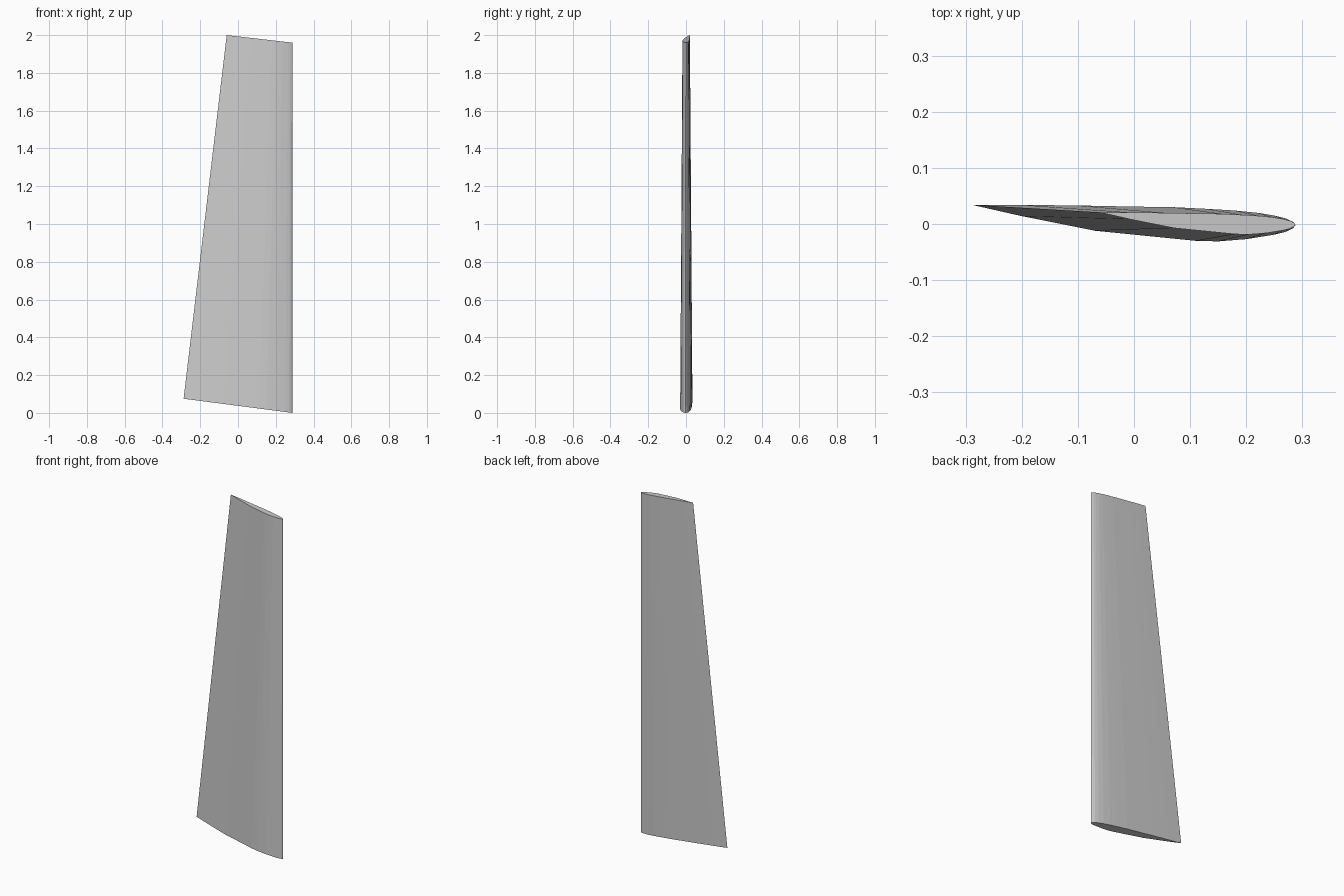
import bpy
import bmesh

cube = bpy.data.objects.get("Cube")
if cube:
    bpy.data.objects.remove(cube, do_unlink=True)

grey = bpy.data.materials.new("light_grey")
grey.use_nodes = True
colour = (0.6, 0.6, 0.6, 1)
grey.diffuse_color = colour
grey.node_tree.nodes["Principled BSDF"].inputs["Base Color"].default_value = colour

LEAD_X = 0.288
ROOT_CHORD = 0.576

# Root section, from the trailing edge over the back to the nose and along the front
SECTION = [
    (-0.288, 0.034), (-0.2, 0.034), (-0.1, 0.033), (0, 0.031), (0.07, 0.03),
    (0.13, 0.027), (0.18, 0.024), (0.22, 0.02), (0.25, 0.015), (0.27, 0.01),
    (0.283, 0.004), (LEAD_X, -0.002), (0.283, -0.008), (0.27, -0.014),
    (0.25, -0.019), (0.2, -0.027), (0.15, -0.031), (0.11, -0.03),
    (0.05, -0.024), (0, -0.019), (-0.07, -0.012), (-0.14, 0.002), (-0.2, 0.014),
]


def add_section(bm, scale, lead_z, rise):
    """Section scaled about the leading edge and raised towards the trailing edge."""
    ring = []
    for x, y in SECTION:
        back = (LEAD_X - x) / ROOT_CHORD
        ring.append(bm.verts.new((LEAD_X - (LEAD_X - x) * scale, y * scale,
                                  lead_z + rise * back)))
    return ring


# Tapered blade lofted between the root and tip sections
bm = bmesh.new()
root = add_section(bm, 1, 0, 0.075)
tip = add_section(bm, 0.604, 1.96, 0.04)
count = len(SECTION)
for i in range(count):
    j = (i + 1) % count
    bm.faces.new((root[i], root[j], tip[j], tip[i]))
bm.faces.new(root)
bm.faces.new(tip)
bmesh.ops.recalc_face_normals(bm, faces=bm.faces)

mesh = bpy.data.meshes.new("tapered_blade")
bm.to_mesh(mesh)
bm.free()
mesh.materials.append(grey)
blade = bpy.data.objects.new("tapered_blade", mesh)
bpy.context.collection.objects.link(blade)
